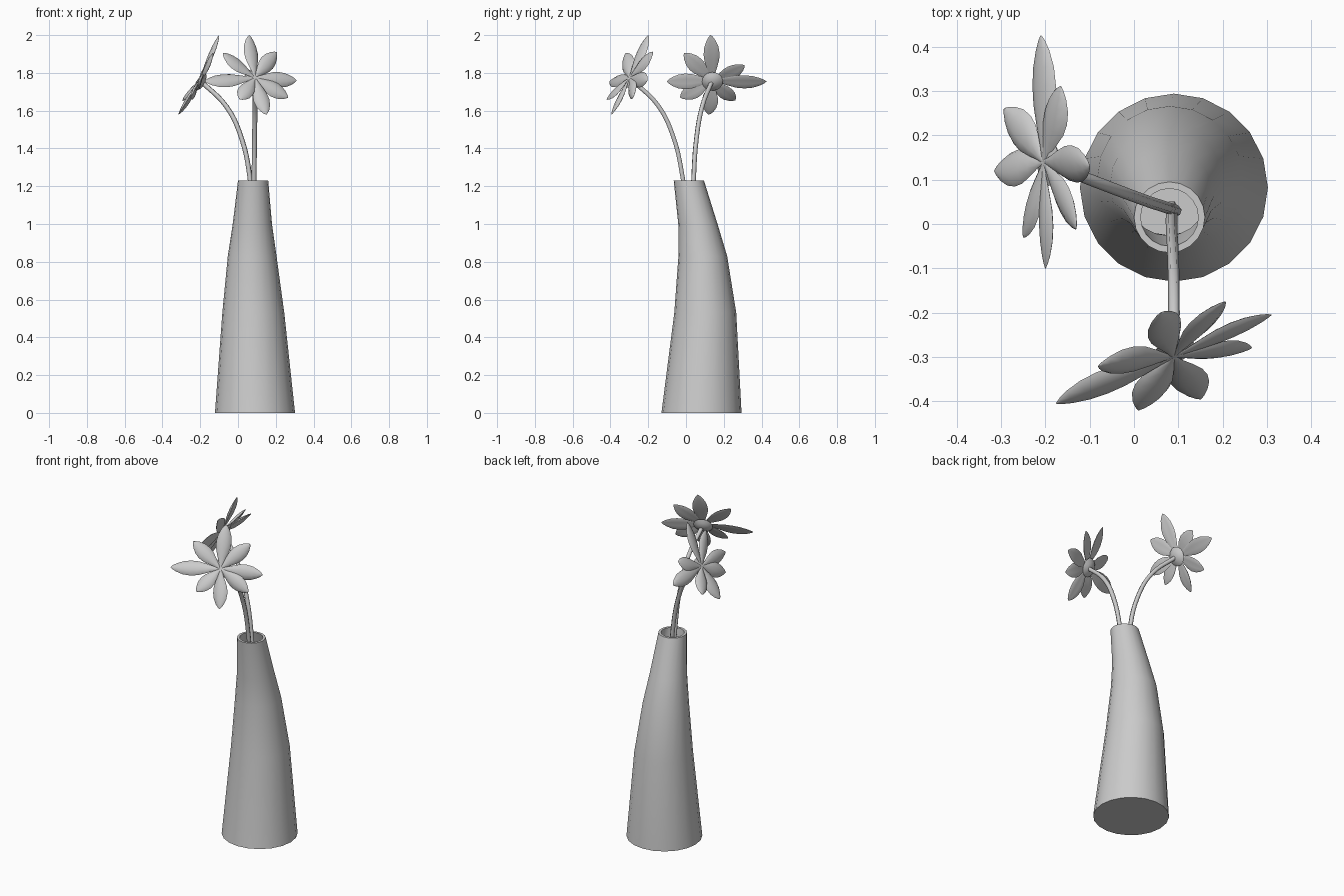
import bpy, math
from mathutils import Vector

if "Cube" in bpy.data.objects:
    bpy.data.objects.remove(bpy.data.objects["Cube"])


def make_object(name, verts, faces, angle=40):
    mesh = bpy.data.meshes.new(name)
    mesh.from_pydata([tuple(v) for v in verts], [], faces)
    mesh.update()
    obj = bpy.data.objects.new(name, mesh)
    bpy.context.collection.objects.link(obj)
    bpy.ops.object.select_all(action='DESELECT')
    obj.select_set(True)
    bpy.context.view_layer.objects.active = obj
    bpy.ops.object.mode_set(mode='EDIT')
    bpy.ops.mesh.select_all(action='SELECT')
    bpy.ops.mesh.normals_make_consistent(inside=False)
    bpy.ops.object.mode_set(mode='OBJECT')
    bpy.ops.object.shade_smooth_by_angle(angle=math.radians(angle))
    return obj


def bridge(rings, n, offset=0):
    """Quads between consecutive rings of n points, capped at both ends."""
    faces = [(offset + i * n + j, offset + i * n + (j + 1) % n,
              offset + (i + 1) * n + (j + 1) % n, offset + (i + 1) * n + j)
             for i in range(rings - 1) for j in range(n)]
    last = offset + (rings - 1) * n
    faces.append(tuple(offset + j for j in reversed(range(n))))
    faces.append(tuple(last + j for j in range(n)))
    return faces


# Vase: leaning tapered tube, outside going up and inside going down
SIDES = 20
outer = [(0, .09, .082, .212), (.53, .081, .102, .164), (.83, .075, .089, .129),
         (1.0, .076, .063, .104), (1.23, .08, .015, .08)]
inner = [(max(z, .03), x, y, r - .015) for z, x, y, r in reversed(outer)]
verts = []
for z, x, y, r in outer + inner:
    for j in range(SIDES):
        a = 2 * math.pi * j / SIDES
        verts.append((x + r * math.cos(a), y + r * math.sin(a), z))
make_object("vase", verts, bridge(len(outer) + len(inner), SIDES))


# Stems: tapered bent tubes
def stem(name, points):
    curve = bpy.data.curves.new(name, 'CURVE')
    curve.dimensions = '3D'
    curve.bevel_depth = .013
    curve.bevel_resolution = 1
    curve.resolution_u = 5
    curve.use_fill_caps = True
    spline = curve.splines.new('BEZIER')
    spline.bezier_points.add(len(points) - 1)
    for bp, p in zip(spline.bezier_points, points):
        bp.co = p
        bp.handle_left_type = bp.handle_right_type = 'AUTO'
    obj = bpy.data.objects.new(name, curve)
    bpy.context.collection.objects.link(obj)


stem("left_stem", [(.095, .03, .8), (.065, .04, 1.23), (.02, .055, 1.45),
                   (-.06, .085, 1.62), (-.195, .137, 1.755)])
stem("front_stem", [(.085, .04, .8), (.085, -.015, 1.23), (.088, -.07, 1.47),
                    (.09, -.15, 1.63), (.09, -.29, 1.765)])


# Flowers: eight lens-shaped petals and a shallow cup behind them
PROFILE = [(0, .10), (.12, .28), (.28, .62), (.45, .92), (.6, 1.0),
           (.75, .88), (.88, .58), (.96, .28), (1.0, .05)]
RING = 10


def flower(name, centre, normal, tips):
    centre, normal = Vector(centre), Vector(normal).normalized()
    verts, faces = [], []
    for tip in tips:
        along = Vector(tip) - centre
        side = normal.cross(along).normalized()
        up = along.cross(side).normalized()
        tilted = (side + up * .18).normalized()      # slight propeller tilt
        up = along.cross(tilted).normalized()
        faces += bridge(len(PROFILE), RING, len(verts))
        for t, w in PROFILE:
            for j in range(RING):
                a = 2 * math.pi * j / RING
                s = math.cos(a)
                lift = math.sin(a) * .010 * w - .008 * w * s * s
                verts.append(centre + along * t + tilted * (s * .043 * w) + up * lift)
    make_object(name + "_petals", verts, faces, 60)

    # Cup joining petals to stem
    u = normal.orthogonal().normalized()
    v = normal.cross(u)
    cup = []
    for r, d in [(.012, -.032), (.035, -.026), (.055, -.012), (.03, -.002)]:
        for j in range(16):
            a = 2 * math.pi * j / 16
            cup.append(centre + normal * d + (u * math.cos(a) + v * math.sin(a)) * r)
    make_object(name + "_cup", cup, bridge(4, 16))


flower("left_flower", (-.205, .14, 1.76), (-.9, 0, .44),
       [(-.10, .13, 2.0), (-.13, -.01, 1.905), (-.2, -.1, 1.755), (-.25, -.03, 1.67),
        (-.315, .12, 1.58), (-.293, .26, 1.655), (-.21, .425, 1.755), (-.165, .31, 1.84)])
flower("front_flower", (.09, -.3, 1.775), (.343, -.82, .455),
       [(.06, -.2, 2.0), (.205, -.175, 1.91), (.31, -.205, 1.76), (.265, -.28, 1.67),
        (.15, -.395, 1.58), (.01, -.42, 1.66), (-.175, -.405, 1.755), (-.08, -.32, 1.905)])
